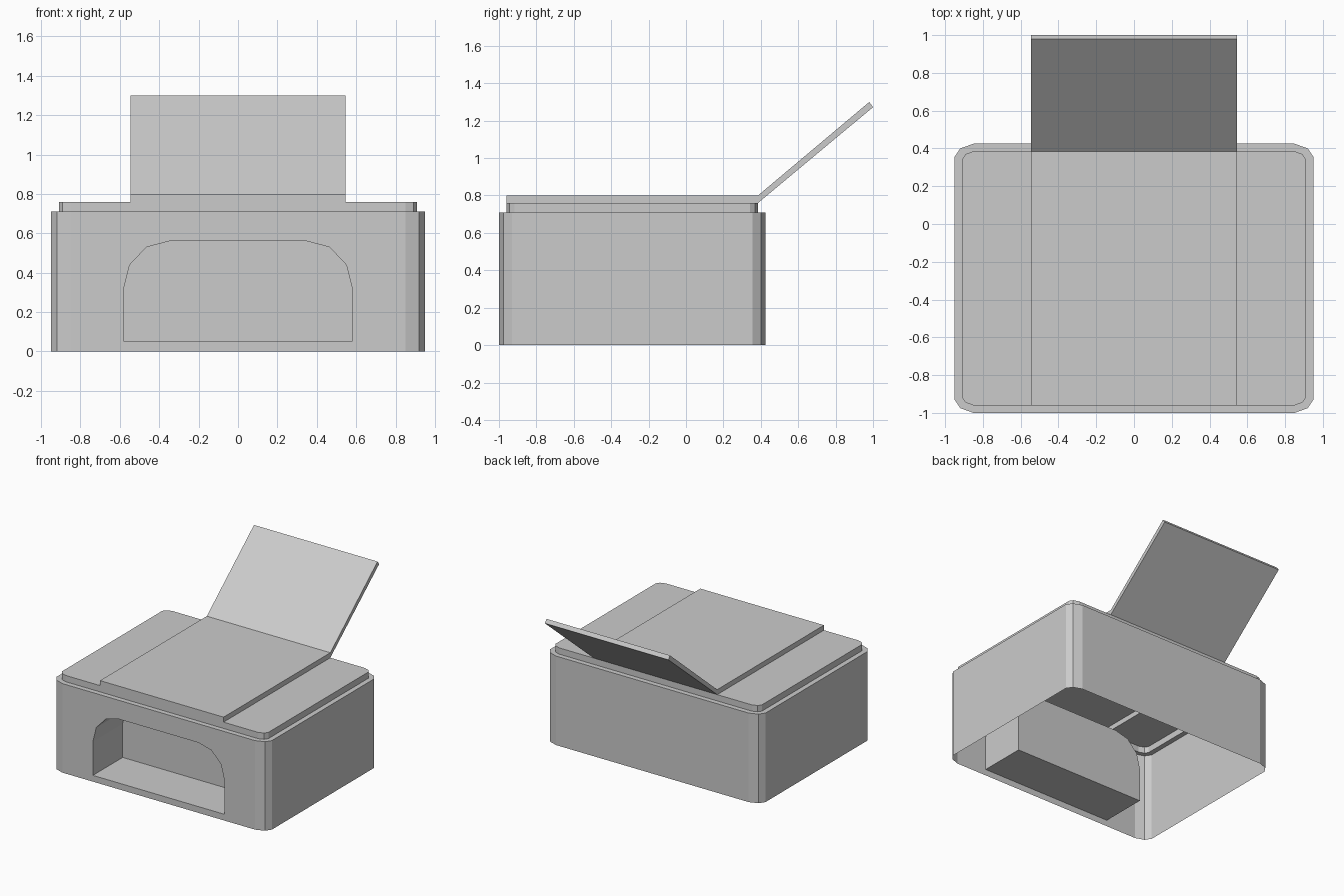
import bpy, bmesh

if "Cube" in bpy.data.objects:
    bpy.data.objects.remove(bpy.data.objects["Cube"])

W, FRONT, BACK = 0.95, -1.0, 0.425      # footprint
BODY_TOP, LID_TOP, FEED_TOP = 0.71, 0.76, 0.80
FEED_X, INSET = 0.545, 0.04
BAY_BACK = FRONT + 0.375


def build(name, polys):
    """Weld a list of polygons into one flat-shaded mesh object."""
    bm = bmesh.new()
    for p in polys:
        bm.faces.new([bm.verts.new(c) for c in p])
    bmesh.ops.remove_doubles(bm, verts=bm.verts, dist=1e-4)
    bmesh.ops.recalc_face_normals(bm, faces=bm.faces)
    me = bpy.data.meshes.new(name)
    bm.to_mesh(me)
    bm.free()
    ob = bpy.data.objects.new(name, me)
    bpy.context.collection.objects.link(ob)
    return ob


def right_half(inset):
    """Right side of the chamfer-cornered outline, front to back."""
    r, k = 0.10 - inset, 0.75          # corner size and its midpoint factor
    w, f, b = W - inset, FRONT + inset, BACK - inset
    s = r * (1 - k)
    c = 0.07 / 0.10 * r
    return [(w - r, f), (w - s * 1.2, f + s), (w, f + c),
            (w, b - c), (w - s * 1.2, b - s), (w - r, b)]


def outline(inset):
    half = right_half(inset)
    return half + [(-x, y) for x, y in reversed(half)]


def at(points, z):
    return [(x, y, z) for x, y in points]


def band(a, b, closed=True):
    """Quads joining two matching point loops."""
    n = len(a)
    return [[a[i], a[(i + 1) % n], b[(i + 1) % n], b[i]]
            for i in range(n if closed else n - 1)]


# Body: open-bottomed shell with a narrow ledge on top
low, high = at(outline(0), 0), at(outline(0), BODY_TOP)
body = band(low, high, closed=False)
body += band(high, at(outline(INSET), BODY_TOP))

# Front wall with an arched opening and the recessed paper bay behind it
half_arch = [(0.58, 0.05), (0.58, 0.32), (0.55, 0.44), (0.465, 0.53), (0.35, 0.56)]
arch = half_arch + [(-x, z) for x, z in reversed(half_arch)]
mouth = [(x, FRONT, z) for x, z in arch]
rear = [(x, BAY_BACK, z) for x, z in arch]
body.append([low[-1], low[0], mouth[0], mouth[-1]])
body.append([low[0], high[0], high[-1], low[-1]] + mouth[::-1])
body += band(mouth, rear) + [rear]
build("body", body)

# Lid: rim wall and the two top plates beside the raised paper feed
lid = band(at(outline(INSET), BODY_TOP), at(outline(INSET), LID_TOP))
plate = ([(FEED_X, FRONT + INSET)] + right_half(INSET) + [(FEED_X, BACK - INSET)])
for side in (1, -1):
    lid.append([(side * x, y, LID_TOP) for x, y in plate])
build("lid", lid)

# Paper feed: raised centre panel continuing into the slanted rear tray
profile = [(FRONT + INSET, LID_TOP), (FRONT + INSET, FEED_TOP),
           (BACK - INSET, FEED_TOP), (0.98, 1.30), (1.0, 1.272),
           (BACK - INSET, LID_TOP)]
left = [(-FEED_X, y, z) for y, z in profile]
right = [(FEED_X, y, z) for y, z in profile]
feed = band(left, right, closed=False)
for s in (left, right):
    feed.append([s[0], s[1], s[2], s[5]])
    feed.append([s[2], s[3], s[4], s[5]])
build("paper_feed", feed)
